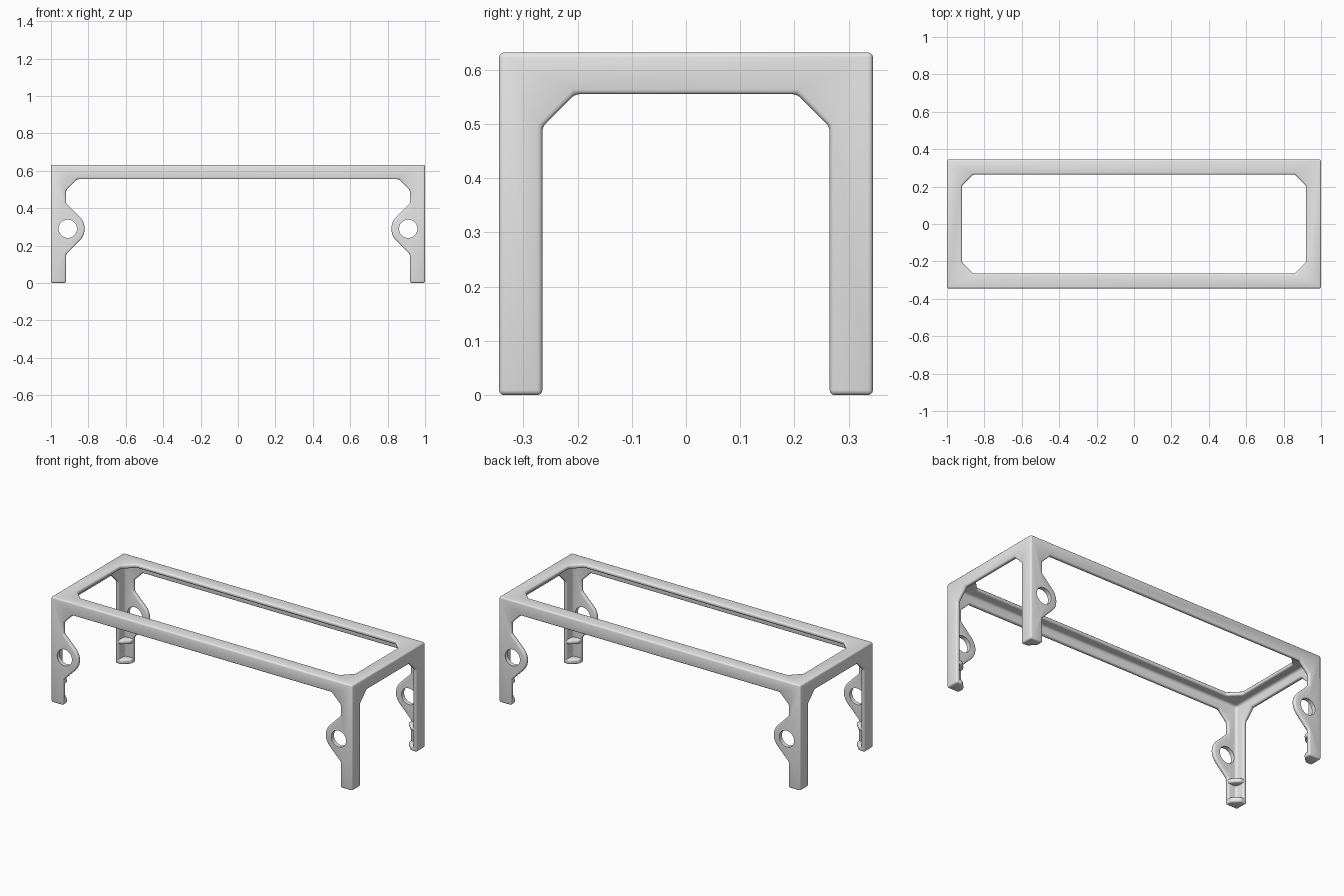
import bpy, bmesh
from math import radians, sin, cos

if "Cube" in bpy.data.objects:
    bpy.data.objects.remove(bpy.data.objects["Cube"])

X, Y, H = 1.0, 0.345, 0.632      # outer half length, half depth, height
WALL, FLANGE, CUT = 0.025, 0.08, 0.06
ROUND = 0.009
HOLE_X, HOLE_Z = 0.91, 0.29

grey = bpy.data.materials.new("light grey")
grey.use_nodes = True
grey.diffuse_color = (0.8, 0.8, 0.8, 1)
grey.node_tree.nodes["Principled BSDF"].inputs["Base Color"].default_value = (0.8, 0.8, 0.8, 1)


def make_object(name, bm):
    bmesh.ops.recalc_face_normals(bm, faces=bm.faces)
    mesh = bpy.data.meshes.new(name)
    bm.to_mesh(mesh)
    bm.free()
    mesh.materials.append(grey)
    obj = bpy.data.objects.new(name, mesh)
    bpy.context.collection.objects.link(obj)
    return obj


def box(name, hx, hy, z0, z1, fillet=0):
    bm = bmesh.new()
    bmesh.ops.create_cube(bm, size=2)
    for v in bm.verts:
        v.co = (v.co.x * hx, v.co.y * hy, z1 if v.co.z > 0 else z0)
    if fillet:
        bmesh.ops.bevel(bm, geom=bm.edges[:], offset=fillet, segments=4,
                        profile=0.5, affect='EDGES')
    return make_object(name, bm)


def prism(name, outline, axis, lo, hi):
    """Extrude a 2D outline along the given axis."""
    place = {'X': lambda a, b, t: (t, a, b),
             'Y': lambda a, b, t: (a, t, b),
             'Z': lambda a, b, t: (a, b, t)}[axis]
    bm = bmesh.new()
    face = bm.faces.new([bm.verts.new(place(a, b, lo)) for a, b in outline])
    new = bmesh.ops.extrude_face_region(bm, geom=[face])["geom"]
    bmesh.ops.translate(bm, vec=place(0, 0, hi - lo),
                        verts=[g for g in new if isinstance(g, bmesh.types.BMVert)])
    return make_object(name, bm)


def apply(obj, mod):
    bpy.ops.object.select_all(action='DESELECT')
    bpy.context.view_layer.objects.active = obj
    obj.select_set(True)
    bpy.ops.object.modifier_apply(modifier=mod.name)


def cut(obj, cutter):
    mod = obj.modifiers.new("cut", 'BOOLEAN')
    mod.operation, mod.solver, mod.object = 'DIFFERENCE', 'EXACT', cutter
    apply(obj, mod)
    bpy.data.objects.remove(cutter)


def round_edges(obj, width):
    mod = obj.modifiers.new("round", 'BEVEL')
    mod.width, mod.segments = width, 3
    mod.limit_method, mod.angle_limit = 'ANGLE', radians(35)
    mod.use_clamp_overlap = False
    apply(obj, mod)


def smooth(obj):
    bpy.ops.object.select_all(action='DESELECT')
    bpy.context.view_layer.objects.active = obj
    obj.select_set(True)
    bpy.ops.object.shade_smooth_by_angle(angle=radians(35))


def mirrored(half):
    return half + [(-a, b) for a, b in reversed(half)]


# Hollow shell of the frame
frame = box("angle_frame", X, Y, 0, H)
cut(frame, box("cavity", X - WALL, Y - WALL, -0.2, H - WALL, fillet=0.015))

# Openings that leave the angle rails and legs
ix, iy, iz = X - FLANGE, Y - FLANGE, H - FLANGE + 0.003
top = mirrored([(ix - CUT, -iy), (ix, CUT - iy), (ix, iy - CUT), (ix - CUT, iy)])
cut(frame, prism("top_opening", top, 'Z', H - 0.2, H + 0.1))
side = mirrored([(iy, -0.1), (iy, iz - CUT), (iy - CUT, iz)])
cut(frame, prism("side_opening", side, 'X', -1.2, 1.2))

# Front and back openings follow the round ears on the legs
R = 0.09
arc = [(HOLE_X - R * cos(a), HOLE_Z + R * sin(a))
       for a in (radians(-45 + 9 * i) for i in range(11))]
reach = 2 ** 0.5 * R + ix - HOLE_X
front = mirrored([(ix, -0.1), (ix, HOLE_Z - reach)] + arc
                 + [(ix, HOLE_Z + reach), (ix, iz - CUT), (ix - CUT, iz)])
cut(frame, prism("front_opening", front, 'Y', -0.6, 0.6))
round_edges(frame, ROUND)

# Bolt holes through the ears
ring = [radians(10 * i) for i in range(36)]
for s in (-1, 1):
    circle = [(s * HOLE_X + 0.049 * cos(a), HOLE_Z + 0.049 * sin(a)) for a in ring]
    cut(frame, prism("bolt_hole", circle, 'Y', -0.6, 0.6))
smooth(frame)

# Foot plates and small gussets inside each leg
IN = 0.002
corner = [(IN, IN), (FLANGE, IN), (FLANGE, 0.04), (0.04, FLANGE), (IN, FLANGE)]
for sx, side_name in ((-1, "right"), (1, "left")):
    for sy, end_name in ((-1, "front"), (1, "back")):
        outline = [(sx * (X - a), sy * (Y - b)) for a, b in corner]
        for part, z0, z1 in (("foot", 0, 0.03), ("gusset", 0.12, 0.146)):
            plate = prism(f"{end_name}_{side_name}_{part}", outline, 'Z', z0, z1)
            round_edges(plate, ROUND)
            smooth(plate)
